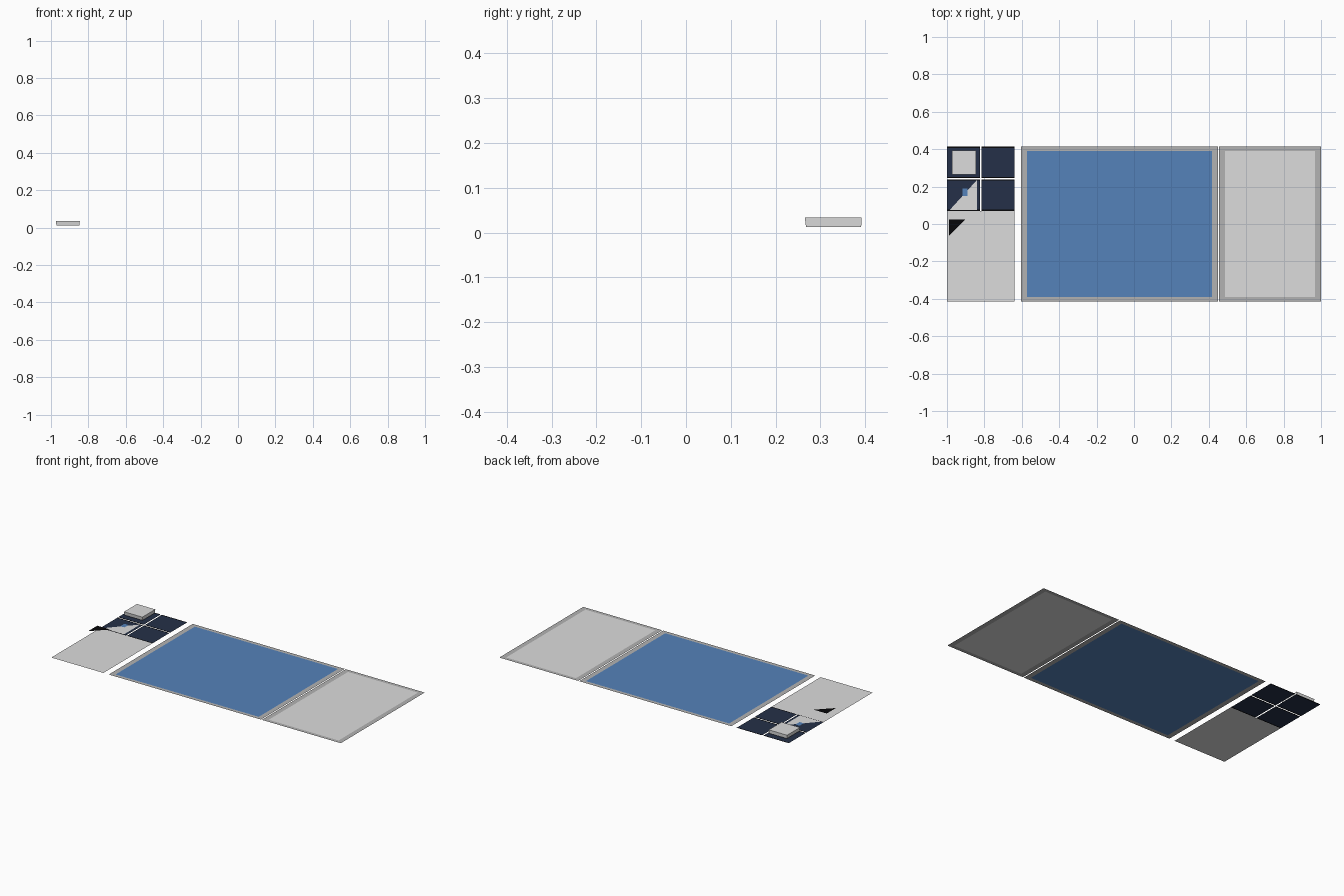
import bpy

if "Cube" in bpy.data.objects:
    bpy.data.objects.remove(bpy.data.objects["Cube"])


def mat(name, r, g, b):
    m = bpy.data.materials.new(name)
    m.diffuse_color = (r, g, b, 1)
    m.use_nodes = True
    m.node_tree.nodes["Principled BSDF"].inputs["Base Color"].default_value = m.diffuse_color
    return m


LIGHT = mat("light grey", 0.72, 0.72, 0.72)
FRAME = mat("mid grey", 0.45, 0.45, 0.45)
BLUE = mat("blue", 0.09, 0.225, 0.49)
NAVY = mat("navy", 0.018, 0.03, 0.065)
BLACK = mat("black", 0.002, 0.002, 0.003)


def make(name, verts, faces, material):
    me = bpy.data.meshes.new(name)
    me.from_pydata(verts, [], faces)
    me.materials.append(material)
    ob = bpy.data.objects.new(name, me)
    bpy.context.collection.objects.link(ob)
    return ob


def plate(name, points, z, material):
    return make(name, [(x, y, z) for x, y in points],
                [tuple(range(len(points)))], material)


def corners(x0, x1, y0, y1):
    return [(x0, y0), (x1, y0), (x1, y1), (x0, y1)]


def framed_panel(name, x0, x1, inner):
    # flat panel with a mitred border ring
    h, bx, by = 0.414, 0.031, 0.023
    outer = corners(x0, x1, -h, h)
    inside = corners(x0 + bx, x1 - bx, -h + by, h - by)
    verts = [(x, y, 0) for x, y in outer + inside]
    ring = [(i, (i + 1) % 4, 4 + (i + 1) % 4, 4 + i) for i in range(4)]
    make(name + "_border", verts, ring, FRAME)
    plate(name + "_surface", inside, 0, inner)


# Large blue panel and light side panel
framed_panel("main_panel", -0.603, 0.448, BLUE)
framed_panel("side_panel", 0.455, 1.0, LIGHT)

# Plain panel on the left
plate("left_panel", corners(-1.0, -0.64, -0.414, 0.07), 0, LIGHT)

# Two by two navy tiles with thin black edges
for col, (x0, x1) in enumerate([(-1.0, -0.824), (-0.816, -0.64)]):
    for row, (y0, y1) in enumerate([(0.07, 0.239), (0.245, 0.414)]):
        tag = f"_{row}_{col}"
        e = 0.007
        plate("tile" + tag, corners(x0, x1, y0 + e, y1 - e), 0, NAVY)
        plate("tile_low_edge" + tag, corners(x0, x1, y0, y0 + e), 0, BLACK)
        plate("tile_high_edge" + tag, corners(x0, x1, y1 - e, y1), 0, BLACK)

# Light triangle and small blue mark on one tile
plate("tile_triangle", [(-0.985, 0.075), (-0.84, 0.075), (-0.84, 0.235)], 0.001, LIGHT)
plate("tile_mark", corners(-0.918, -0.89, 0.15, 0.19), 0.002, BLUE)

# Raised black triangle
plate("pointer", [(-0.99, -0.065), (-0.9, 0.025), (-0.99, 0.025)], 0.034, BLACK)

# Floating button block, slightly narrower at its base
lower = corners(-0.971, -0.847, 0.268, 0.391)
upper = corners(-0.973, -0.846, 0.265, 0.392)
verts = [(x, y, 0.012) for x, y in lower] + [(x, y, 0.034) for x, y in upper]
faces = [(3, 2, 1, 0), (4, 5, 6, 7)]
faces += [(i, (i + 1) % 4, 4 + (i + 1) % 4, 4 + i) for i in range(4)]
make("button_block", verts, faces, LIGHT)
